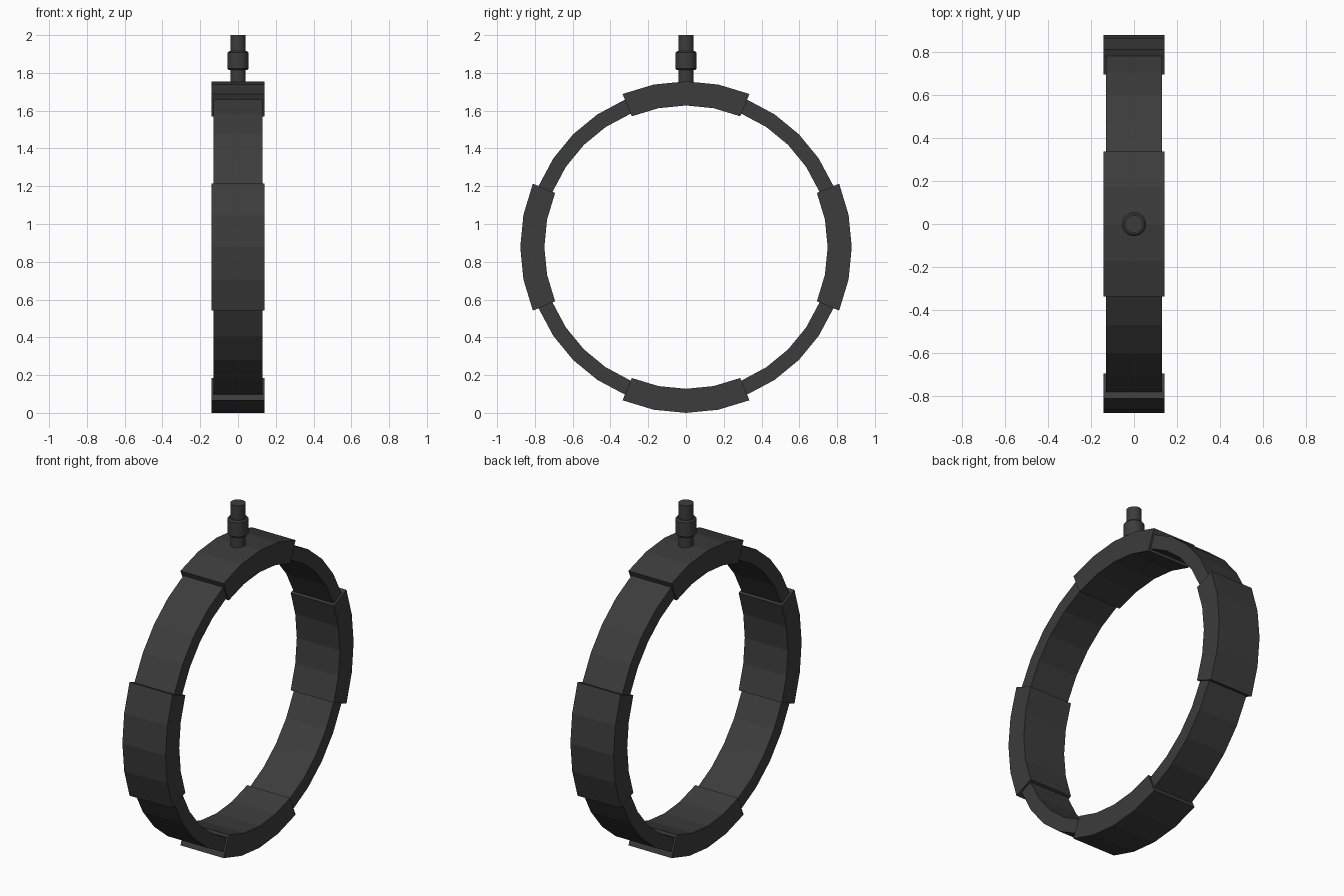
import bpy, bmesh
from math import sin, cos, radians, pi

cube = bpy.data.objects.get("Cube")
if cube:
    bpy.data.objects.remove(cube, do_unlink=True)

CENTRE_Z = 0.8775
STEP = radians(11.25)

metal = bpy.data.materials.new("dark_grey")
metal.use_nodes = True
colour = (0.045, 0.045, 0.045, 1)
metal.diffuse_color = colour
metal.node_tree.nodes["Principled BSDF"].inputs["Base Color"].default_value = colour


def finish(bm, name):
    bmesh.ops.recalc_face_normals(bm, faces=bm.faces)
    mesh = bpy.data.meshes.new(name)
    bm.to_mesh(mesh)
    bm.free()
    mesh.materials.append(metal)
    obj = bpy.data.objects.new(name, mesh)
    bpy.context.collection.objects.link(obj)
    return obj


def arc_band(name, inner, outer, half_width, start, count):
    """Rectangular section swept round the x axis; start and count are in steps."""
    bm = bmesh.new()
    closed = count == 32
    section = ((-half_width, inner), (half_width, inner),
               (half_width, outer), (-half_width, outer))
    rings = []
    for i in range(count if closed else count + 1):
        a = (start + i) * STEP
        rings.append([bm.verts.new((x, r * sin(a), CENTRE_Z + r * cos(a)))
                      for x, r in section])
    for i in range(count):
        a, b = rings[i], rings[(i + 1) % len(rings)]
        for j in range(4):
            k = (j + 1) % 4
            bm.faces.new((a[j], a[k], b[k], b[j]))
    if not closed:
        bm.faces.new(rings[0])
        bm.faces.new(rings[-1])
    return finish(bm, name)


def lathe(name, profile, sides=24):
    """Closed solid turned about the z axis from (radius, height) points."""
    bm = bmesh.new()
    rings = [[bm.verts.new((r * cos(2 * pi * i / sides), r * sin(2 * pi * i / sides), z))
              for i in range(sides)] for r, z in profile]
    for a, b in zip(rings, rings[1:]):
        for i in range(sides):
            k = (i + 1) % sides
            bm.faces.new((a[i], a[k], b[k], b[i]))
    bm.faces.new(rings[0])
    bm.faces.new(rings[-1])
    obj = finish(bm, name)
    bpy.context.view_layer.objects.active = obj
    obj.select_set(True)
    bpy.ops.object.shade_smooth_by_angle(angle=radians(30))
    obj.select_set(False)
    return obj


# Thin hoop with four thicker clamps around it
arc_band("hoop", 0.765, 0.845, 0.13, 0, 32)
for i, side in enumerate(("top", "back", "bottom", "front")):
    arc_band(side + "_clamp", 0.75, 0.8775, 0.141, 8 * i - 2, 4)

# Hanging stem and its chamfered collar
lathe("stem", [(0.041, 1.70), (0.041, 2.0)])
lathe("collar", [(0.048, 1.815), (0.056, 1.823), (0.056, 1.907), (0.048, 1.915)])
